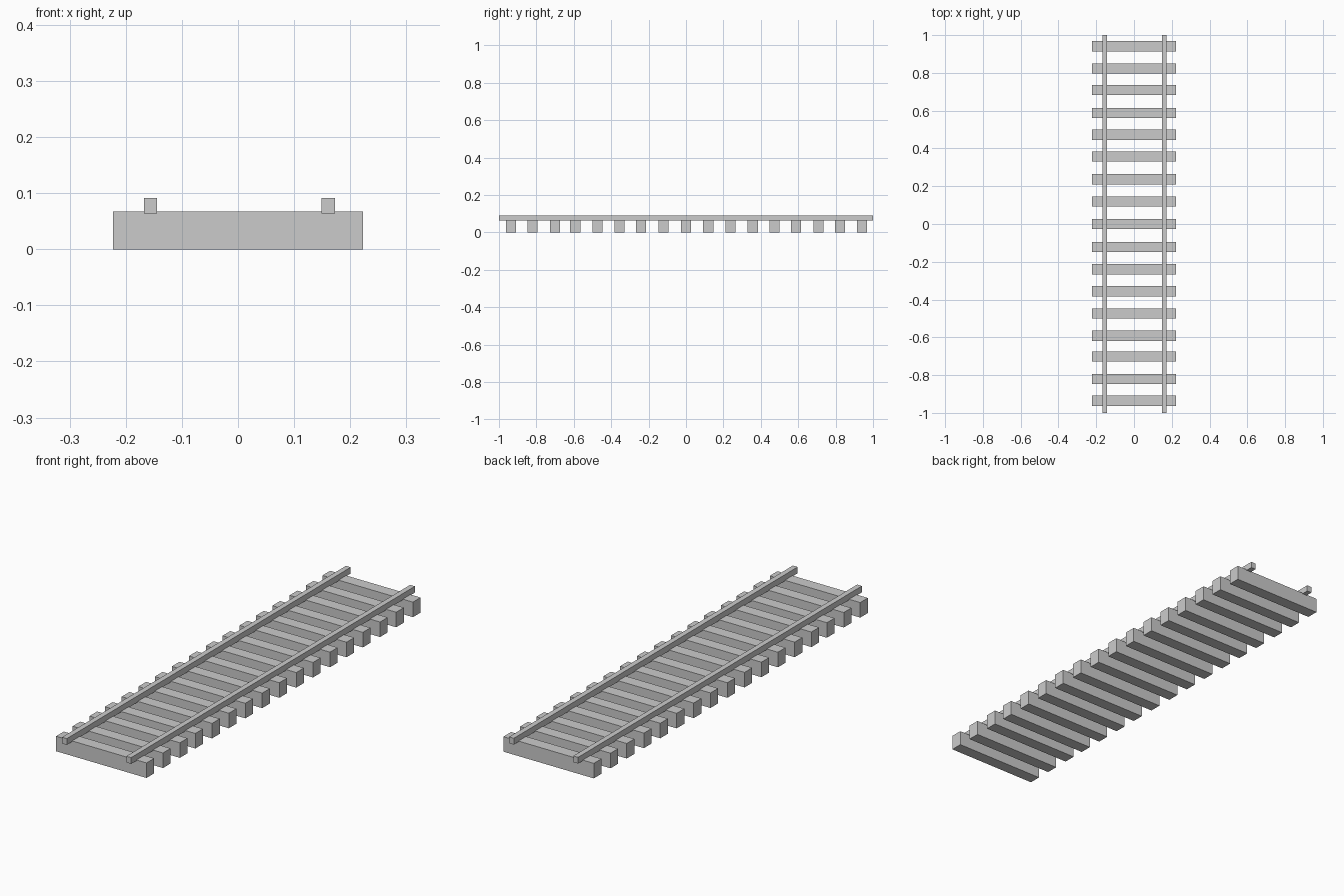
import bpy

if "Cube" in bpy.data.objects:
    bpy.data.objects.remove(bpy.data.objects["Cube"])


def box(name, x, y, z):
    """Add a box spanning the given (min, max) range on each axis."""
    bpy.ops.mesh.primitive_cube_add(size=1)
    ob = bpy.context.object
    ob.name = name
    ob.location = [(a + b) / 2 for a, b in (x, y, z)]
    ob.scale = [b - a for a, b in (x, y, z)]
    bpy.ops.object.transform_apply(location=True, rotation=False, scale=True)
    return ob


# Sleepers, slightly unevenly spaced along the track
sleeper_centres = [-0.936, -0.82, -0.701, -0.592, -0.474, -0.356, -0.24, -0.121, 0.0,
                   0.119, 0.237, 0.357, 0.473, 0.588, 0.709, 0.823, 0.941]
half_depth = 0.027
for i, y in enumerate(sleeper_centres, 1):
    box(f"sleeper_{i:02d}", (-0.223, 0.223), (y - half_depth, y + half_depth), (0, 0.067))

# Rails, sunk slightly into the sleepers
for side, x in (("left", -0.156), ("right", 0.161)):
    box(f"{side}_rail", (x - 0.0118, x + 0.0118), (-1, 1), (0.0635, 0.0915))
